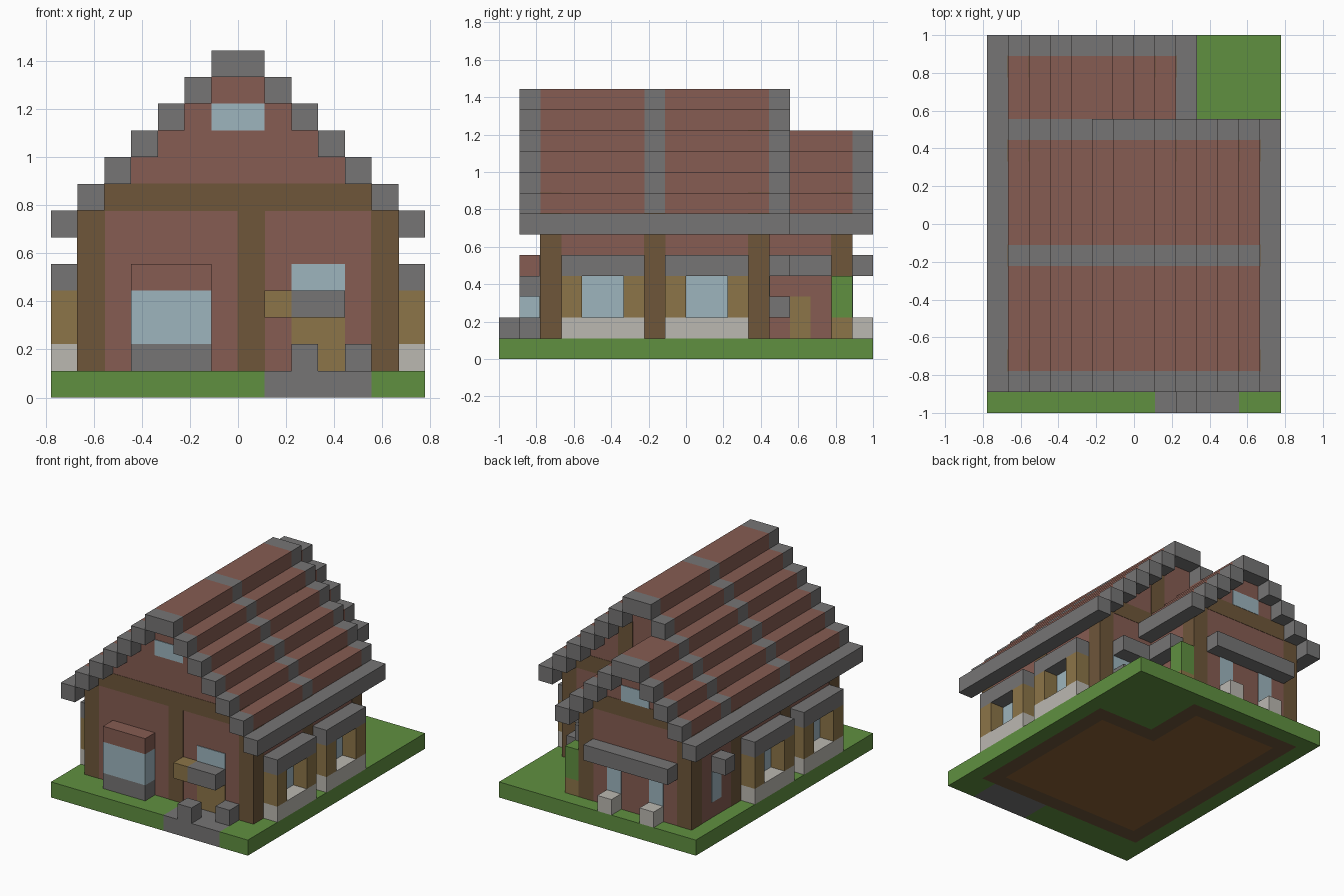
import bpy
import bmesh
from mathutils import Matrix, Vector

if "Cube" in bpy.data.objects:
    bpy.data.objects.remove(bpy.data.objects["Cube"], do_unlink=True)

U = 1 / 9        # one building block
THIN = 0.04      # thickness of painted plates, in blocks


def material(name, *rgb):
    linear = [((c / 255 + 0.055) / 1.055) ** 2.4 for c in rgb] + [1.0]
    mat = bpy.data.materials.new(name)
    mat.use_nodes = True
    mat.diffuse_color = linear
    mat.node_tree.nodes["Principled BSDF"].inputs["Base Color"].default_value = linear
    return mat


BRICK = material("red_brick", 134, 92, 82)
STONE = material("grey_stone", 118, 117, 117)
BEAM = material("dark_timber", 110, 86, 58)
WOOD = material("light_wood", 140, 117, 72)
GLASS = material("window_glass", 158, 181, 190)
PALE = material("pale_stone", 187, 184, 177)
GRASS = material("grass_green", 96, 144, 64)
FLOOR = material("floor_wood", 139, 95, 52)


def finish(name, bm, mats):
    mesh = bpy.data.meshes.new(name)
    bm.to_mesh(mesh)
    bm.free()
    for mat in mats:
        mesh.materials.append(mat)
    obj = bpy.data.objects.new(name, mesh)
    bpy.context.collection.objects.link(obj)
    return obj


def blocks(name, parts, grow=0.0):
    """One object from boxes given as (x range, y range, z range, material)."""
    bm = bmesh.new()
    mats = []
    for *spans, mat in parts:
        if mat not in mats:
            mats.append(mat)
        lo = Vector([min(s) - grow for s in spans])
        hi = Vector([max(s) + grow for s in spans])
        place = Matrix.Translation((lo + hi) / 2 * U) @ Matrix.Diagonal((*((hi - lo) * U), 1))
        verts = bmesh.ops.create_cube(bm, size=1, matrix=place)["verts"]
        for face in {f for v in verts for f in v.link_faces}:
            face.material_index = mats.index(mat)
    return finish(name, bm, mats)


# Ground slab, coloured cell by cell
def ground_index(x, y):
    if 1 < x < 5 and y < -7:
        return 1
    if (abs(x) < 5 and -6 < y < 3) or (-5 < x < 1 and 0 < y < 7):
        return 3
    if (abs(x) < 6 and -7 < y < 4) or (-6 < x < 2 and 0 < y < 8):
        return 2
    return 0


bm = bmesh.new()
bmesh.ops.create_grid(bm, x_segments=14, y_segments=18, size=0.5,
                      matrix=Matrix.Diagonal((14 * U, 18 * U, 1, 1)))
for face in bm.faces:
    c = face.calc_center_median() / U
    face.material_index = ground_index(c.x, c.y)
ground = finish("ground", bm, [GRASS, STONE, BEAM, FLOOR])
slab = ground.modifiers.new("thickness", "SOLIDIFY")
slab.thickness = U
slab.offset = 1


# Walls with stepped gables
def walls(name, centre, half, y):
    parts = [((centre - half, centre + half), y, (1, 7), BRICK)]
    for i in range(1, half):
        parts.append(((centre - half + i, centre + half - i), y, (6 + i, 7 + i), BRICK))
    blocks(name, parts)


walls("main_walls", 0, 6, (-7, 4))
walls("wing_walls", -2, 4, (4, 8))


# Stepped roofs: a grey eave, then steps banded along y
def roof(name, centre, half, left_bands, right_bands):
    parts = []
    for i in range(half):
        for side, bands in ((-1, left_bands), (1, right_bands)):
            x = (centre + side * (half - i), centre + side * (half - i - 1))
            for start, end, mat in bands:
                parts.append((x, (start, end), (6 + i, 7 + i), mat if i else STONE))
    blocks(name, parts)


main_bands = [(-8, -7, STONE), (-7, -2, BRICK), (-2, -1, STONE), (-1, 4, BRICK), (4, 5, STONE)]
roof("main_roof", 0, 7, main_bands, main_bands)
roof("wing_roof", -2, 5, [(5, 8, BRICK), (8, 9, STONE)], [(4, 8, BRICK), (8, 9, STONE)])

# Timber frame, standing very slightly proud of the walls
posts = [((0, 1), (-7, -6), (1, 7), BEAM),
         ((1, 2), (3, 4), (1, 11), BEAM),
         ((-5, 5), (-7, -6), (7, 8), BEAM),
         ((-5, 5), (3, 4), (7, 8), BEAM),
         ((-5, 1), (7, 8), (7, 8), BEAM)]
for side in (-1, 1):
    for y in (-7, -2, 3):
        posts.append(((side * 5, side * 6), (y, y + 1), (1, 7), BEAM))
for x in (-6, 1):
    posts.append(((x, x + 1), (7, 8), (1, 7), BEAM))
blocks("timber_frame", posts, grow=0.02)

# Side window bays, two on each long wall
for side, label in ((1, "left"), (-1, "right")):
    x = (side * 6, side * 7)
    for start, place in ((-6, "front"), (-1, "back")):
        end = start + 4
        blocks(f"{label}_{place}_bay", [
            (x, (start, end), (1, 2), PALE),
            (x, (start, start + 1), (2, 4), WOOD),
            (x, (end - 1, end), (2, 4), WOOD),
            (x, (start, end), (4, 5), STONE),
            ((side * 6, side * (6 + THIN)), (start + 1, end - 1), (2, 4), GLASS)])

# Front bay window
bay = ((-4, -1), (-8, -7))
blocks("front_bay_window", [(*bay, (1, 2), STONE), (*bay, (2, 4), GLASS), (*bay, (4, 5), BRICK)])

# Front door, canopy, windows and path stones
front = (-7 - THIN, -7)
blocks("front_door", [((2, 4), front, (1, 3), WOOD)])
blocks("front_canopy", [((2, 4), (-8, -7), (3, 4), STONE), ((1, 2), (-8, -7), (3, 4), WOOD)])
blocks("front_windows", [((2, 4), front, (4, 5), GLASS), ((-1, 1), front, (10, 11), GLASS)])
blocks("path_stones", [((2, 3), (-9, -8), (1, 2), STONE), ((4, 5), (-8, -7), (1, 2), STONE)])

# Back of the wing: awning, two windows with pale planters, gable window
back = (8, 8 + THIN)
blocks("wing_awning", [((-5, 1), (8, 9), (4, 5), STONE)])
blocks("wing_gable_window", [((-3, -1), back, (8, 9), GLASS)])
for x, label in ((-4, "right"), (-1, "left")):
    blocks(f"wing_{label}_window", [((x, x + 1), back, (2, 4), GLASS)])
    blocks(f"wing_{label}_planter", [((x, x + 1), (8, 9), (1, 2), PALE)])

# Wing side window with a small hood
blocks("wing_side_window", [((-6 - THIN, -6), (5, 6), (2, 4), GLASS)])
blocks("wing_side_hood", [((-7, -6), (5, 6), (4, 5), STONE)])

# Back corner: porch roof, side door, sill, window and bush
blocks("porch_roof", [((2, 5), (4, 5), (4, 5), STONE), ((2, 3), (5, 7), (4, 5), STONE)])
blocks("side_door", [((2, 2 + THIN), (5, 6), (1, 3), WOOD)])
blocks("back_window", [((3, 5), (4, 4 + THIN), (3, 4), GLASS)])
blocks("back_sill", [((3, 5), (4, 5), (2, 3), STONE)])
blocks("bush_planter", [((2, 3), (7, 8), (1, 2), WOOD)])
blocks("bush", [((2, 3), (7, 8), (2, 4), GRASS)])
